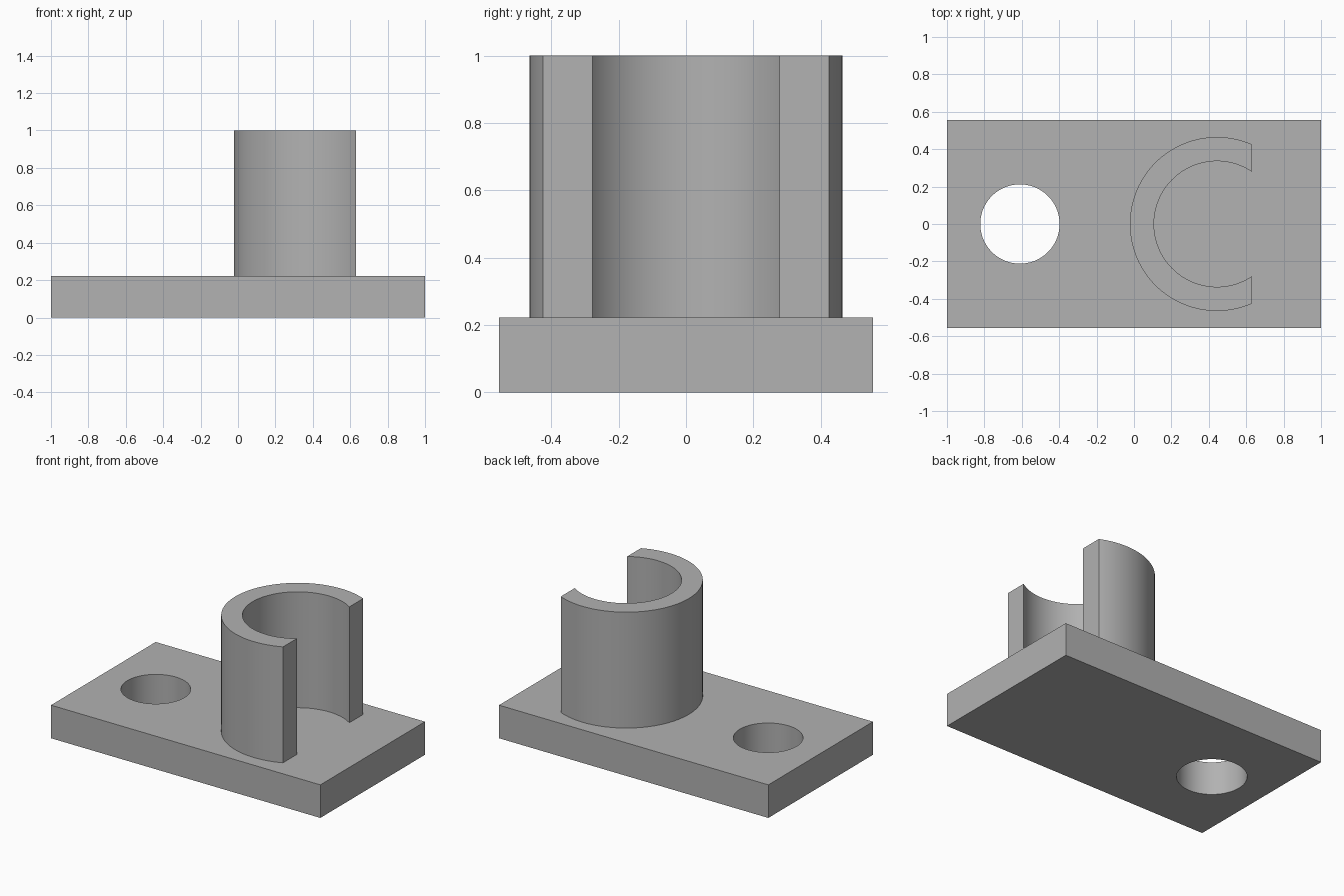
import bpy, bmesh
from math import acos, cos, sin, pi, radians

cube = bpy.data.objects.get("Cube")
if cube:
    bpy.data.objects.remove(cube, do_unlink=True)

LENGTH, DEPTH, THICK, TOP = 2.0, 1.11, 0.222, 1.0
HOLE_X, HOLE_R = -0.61, 0.212
CLIP_X, OUTER_R, INNER_R, CUT_X = 0.443, 0.465, 0.336, 0.632

grey = bpy.data.materials.new("plain_grey")
grey.use_nodes = True
colour = (0.445, 0.445, 0.445, 1)
grey.diffuse_color = colour
grey.node_tree.nodes["Principled BSDF"].inputs["Base Color"].default_value = colour


def finish(bm, name):
    bmesh.ops.recalc_face_normals(bm, faces=bm.faces)
    mesh = bpy.data.meshes.new(name)
    bm.to_mesh(mesh)
    bm.free()
    mesh.materials.append(grey)
    obj = bpy.data.objects.new(name, mesh)
    bpy.context.collection.objects.link(obj)
    return obj


def activate(obj):
    bpy.ops.object.select_all(action='DESELECT')
    obj.select_set(True)
    bpy.context.view_layer.objects.active = obj


def smooth(obj):
    activate(obj)
    bpy.ops.object.shade_smooth_by_angle(angle=radians(30))


# Base plate
bm = bmesh.new()
bmesh.ops.create_cube(bm, size=1)
for v in bm.verts:
    v.co.x *= LENGTH
    v.co.y *= DEPTH
    v.co.z = THICK * (v.co.z + 0.5)
plate = finish(bm, "base_plate")

# Round through hole in the plate
bm = bmesh.new()
bmesh.ops.create_cone(bm, cap_ends=True, segments=96, radius1=HOLE_R,
                      radius2=HOLE_R, depth=1)
bmesh.ops.translate(bm, verts=bm.verts, vec=(HOLE_X, 0, 0))
cutter = finish(bm, "hole_cutter")
cutter.hide_render = True
mod = plate.modifiers.new("hole", 'BOOLEAN')
mod.operation = 'DIFFERENCE'
mod.solver = 'EXACT'
mod.object = cutter
activate(plate)
bpy.ops.object.modifier_apply(modifier=mod.name)
bpy.data.objects.remove(cutter, do_unlink=True)
smooth(plate)


# Open C-shaped collar: both arcs end on the same flat cut
def arc(bm, radius, steps=96):
    start = acos((CUT_X - CLIP_X) / radius)
    angles = [start + (2 * pi - 2 * start) * i / steps for i in range(steps + 1)]
    return [bm.verts.new((CLIP_X + radius * cos(a), radius * sin(a), THICK))
            for a in angles]


bm = bmesh.new()
outer, inner = arc(bm, OUTER_R), arc(bm, INNER_R)
for i in range(len(outer) - 1):
    bm.faces.new((outer[i], outer[i + 1], inner[i + 1], inner[i]))
base = bm.faces[:]
up = bmesh.ops.extrude_face_region(bm, geom=base, use_keep_orig=True)["geom"]
bmesh.ops.translate(bm, vec=(0, 0, TOP - THICK),
                    verts=[g for g in up if isinstance(g, bmesh.types.BMVert)])
smooth(finish(bm, "open_collar"))
